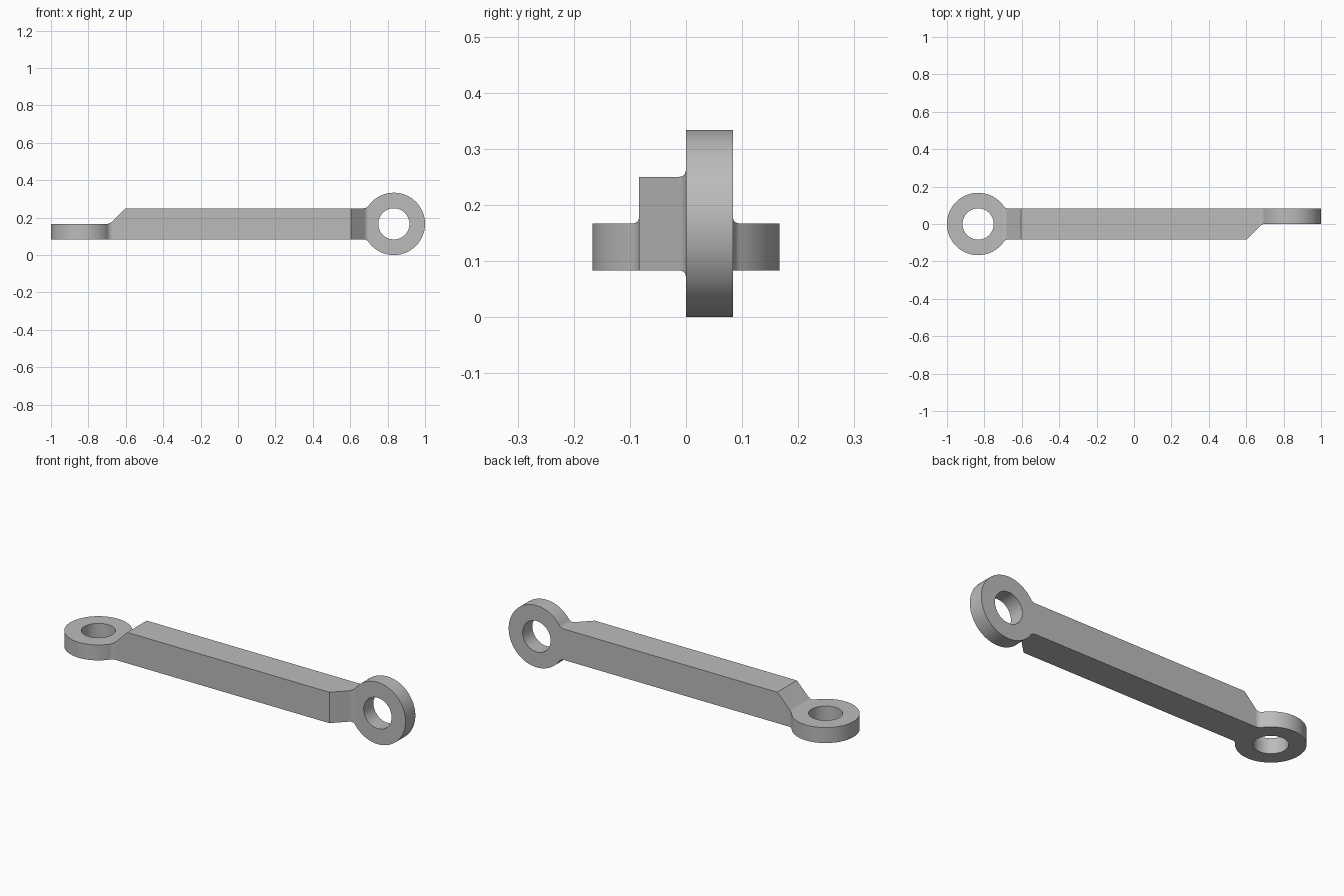
import bpy, bmesh
from math import pi, sin, cos, atan2, sqrt, tan

cube = bpy.data.objects.get("Cube")
if cube:
    bpy.data.objects.remove(cube, do_unlink=True)

H = 1 / 12          # half width of the bar, plate thickness, hole radius
R = 2 * H           # ring radius
CX = 1 - R          # ring centre
F = R / 5           # fillet radius
STEP = 0.603        # where the bar starts to slope down to the plate
MID = R             # height of the bar's centre line

grey = bpy.data.materials.new("satin_grey")
grey.use_nodes = True
colour = (0.5, 0.5, 0.5, 1)
grey.diffuse_color = colour
grey.node_tree.nodes["Principled BSDF"].inputs["Base Color"].default_value = colour


def arc(cx, cy, r, a0, a1, n):
    return [(cx + r * cos(a0 + (a1 - a0) * i / n),
             cy + r * sin(a0 + (a1 - a0) * i / n)) for i in range(n + 1)]


def prism(name, outline, place, depth):
    """Extrude a 2D outline; place(u, v, w) gives the 3D point."""
    bm = bmesh.new()
    face = bm.faces.new([bm.verts.new(place(u, v, -depth)) for u, v in outline])
    top = bmesh.ops.extrude_face_region(bm, geom=[face])["geom"]
    shift = place(0, 0, depth)
    base = place(0, 0, -depth)
    bmesh.ops.translate(bm, vec=[a - b for a, b in zip(shift, base)],
                        verts=[g for g in top if isinstance(g, bmesh.types.BMVert)])
    bmesh.ops.recalc_face_normals(bm, faces=bm.faces)
    mesh = bpy.data.meshes.new(name)
    bm.to_mesh(mesh)
    bm.free()
    mesh.materials.append(grey)
    obj = bpy.data.objects.new(name, mesh)
    bpy.context.collection.objects.link(obj)
    return obj


def combine(target, other, operation):
    """Apply a boolean and discard the helper."""
    bpy.context.view_layer.objects.active = target
    mod = target.modifiers.new(operation, "BOOLEAN")
    mod.operation, mod.solver, mod.object = operation, "EXACT", other
    bpy.ops.object.modifier_apply(modifier=mod.name)
    bpy.data.objects.remove(other, do_unlink=True)


# Rod silhouette: thin plate on the left, sloped step, bar, filleted ring
dx = sqrt((R + F) ** 2 - (H + F) ** 2)
join = atan2(H + F, -dx)
foot = STEP + H + F * tan(pi / 8)
lower = arc(CX - dx, -H - F, F, pi / 2, pi - join, 8)
ring = arc(CX, 0, R, -join, join, 80)
upper = arc(CX - dx, H + F, F, join - pi, -pi / 2, 8)
upper[0:0] = []
lower[-1:] = []
upper[:1] = []
step = arc(-foot, F, F, -pi / 4, -pi / 2, 6)
outline = ([(-1.1, -H)] + lower + ring + upper + [(-STEP, H)] + step + [(-1.1, 0)])


def side(u, v, w):
    return (u, w, MID + v)


def plan(u, v, w):
    return (-u, -v, MID + w)


# The rod is where the side silhouette and the turned plan silhouette meet
rod = prism("link_rod", outline, side, 0.4)
combine(rod, prism("plan_cutter", outline, plan, 0.41), "INTERSECT")

# Pin holes through both rings
hole = arc(CX, 0, H, 0, 2 * pi, 64)[:-1]
for name, place in (("right_hole_cutter", side), ("left_hole_cutter", plan)):
    combine(rod, prism(name, hole, place, 0.43), "DIFFERENCE")

# Smooth curves, crisp edges, flat planes
bpy.ops.object.select_all(action="DESELECT")
rod.select_set(True)
bpy.context.view_layer.objects.active = rod
bpy.ops.object.shade_smooth_by_angle()
weighted = rod.modifiers.new("flat_planes", "WEIGHTED_NORMAL")
weighted.keep_sharp = True
